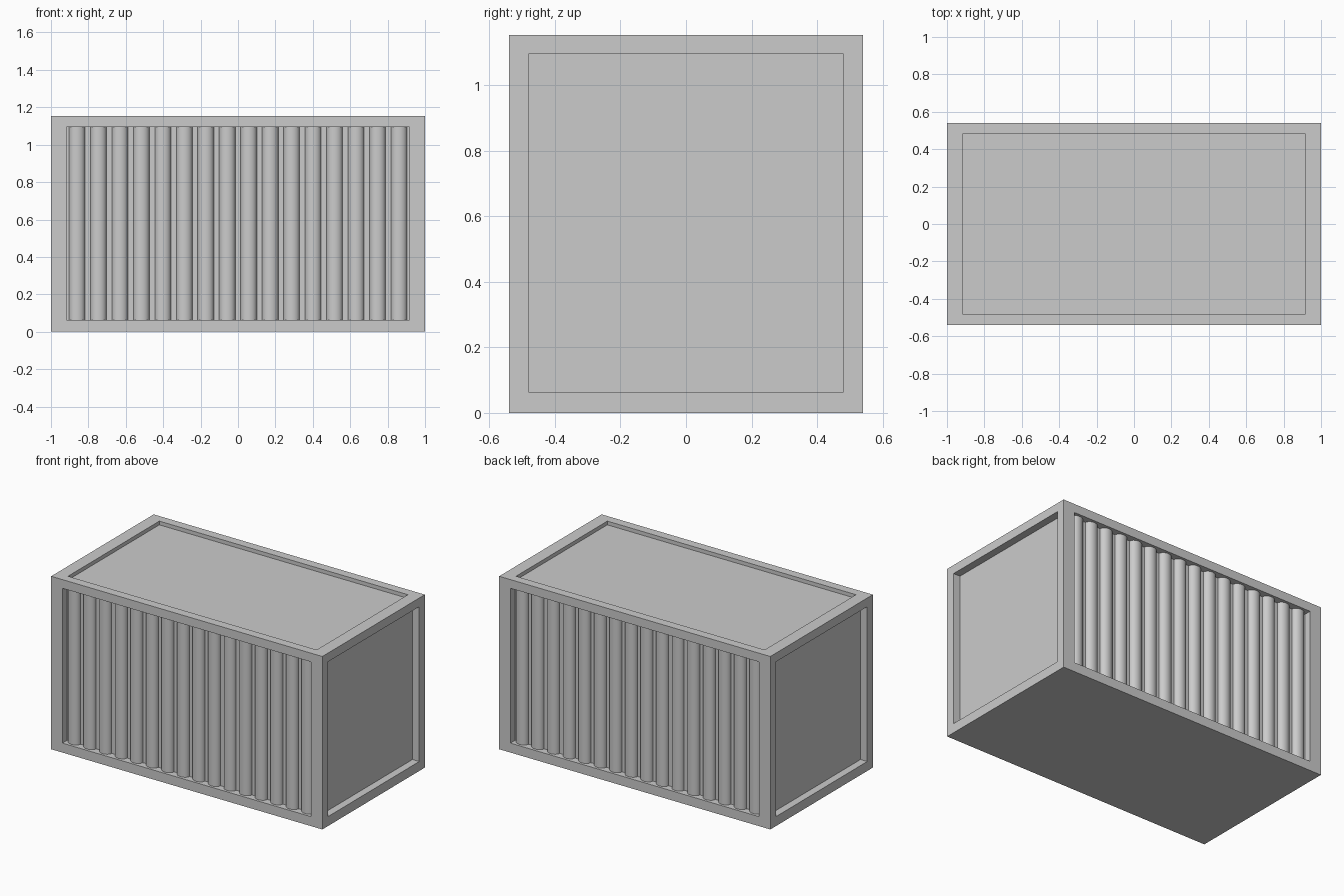
import bpy, bmesh, math
from mathutils import Vector

if "Cube" in bpy.data.objects:
    bpy.data.objects.remove(bpy.data.objects["Cube"])

HX, HY, H = 1.0, 0.54, 1.153            # outer half sizes and height
IX, IY, Z0, Z1 = 0.917, 0.481, 0.063, 1.095   # limits of the frame openings
WALL, ROOF = 0.05, 0.025                # recess depths


def add_object(name, bm):
    bmesh.ops.recalc_face_normals(bm, faces=bm.faces)
    mesh = bpy.data.meshes.new(name)
    bm.to_mesh(mesh)
    bm.free()
    ob = bpy.data.objects.new(name, mesh)
    bpy.context.collection.objects.link(ob)
    return ob


# Container body: box with a recessed panel on every face but the floor
bm = bmesh.new()
bmesh.ops.create_cube(bm, size=2)
for v in bm.verts:
    v.co = Vector((v.co.x * HX, v.co.y * HY, (v.co.z + 1) * H / 2))
bm.normal_update()
lo, hi = (-IX, -IY, Z0), (IX, IY, Z1)
for f in [f for f in bm.faces if f.normal.z > -0.5]:
    n = f.normal.copy()
    axis = max(range(3), key=lambda i: abs(n[i]))
    bmesh.ops.inset_individual(bm, faces=[f], thickness=0.01)
    for v in f.verts:
        for i in range(3):
            if i != axis:
                mid = (lo[i] + hi[i]) / 2
                v.co[i] = lo[i] if v.co[i] < mid else hi[i]
    bm.normal_update()
    depth = ROOF if axis == 2 else WALL
    bmesh.ops.inset_individual(bm, faces=[f], thickness=0, depth=-depth)
add_object("container_body", bm)

# Rounded vertical ribs along the front wall, mirrored to the back
COUNT, PITCH, HALF, BULGE, STEPS = 16, 0.1148, 0.043, 0.034, 10
bm = bmesh.new()
for k in range(COUNT):
    cx = (k - (COUNT - 1) / 2) * PITCH
    prev = None
    for s in range(STEPS + 1):
        a = math.pi * s / STEPS
        x = cx - HALF * math.cos(a)
        y = -(HY - WALL) - BULGE * math.sin(a)
        pair = (bm.verts.new((x, y, Z0)), bm.verts.new((x, y, Z1)))
        if prev:
            face = bm.faces.new((prev[0], pair[0], pair[1], prev[1]))
            face.smooth = True
        else:
            first = pair
        prev = pair
    bm.faces.new((first[0], first[1], prev[1], prev[0]))
ribs = add_object("side_wall_ribs", bm)
mirror = ribs.modifiers.new("mirror", 'MIRROR')
mirror.use_axis = (False, True, False)
bpy.context.view_layer.objects.active = ribs
ribs.select_set(True)
bpy.ops.object.shade_smooth_by_angle(angle=math.radians(35))
